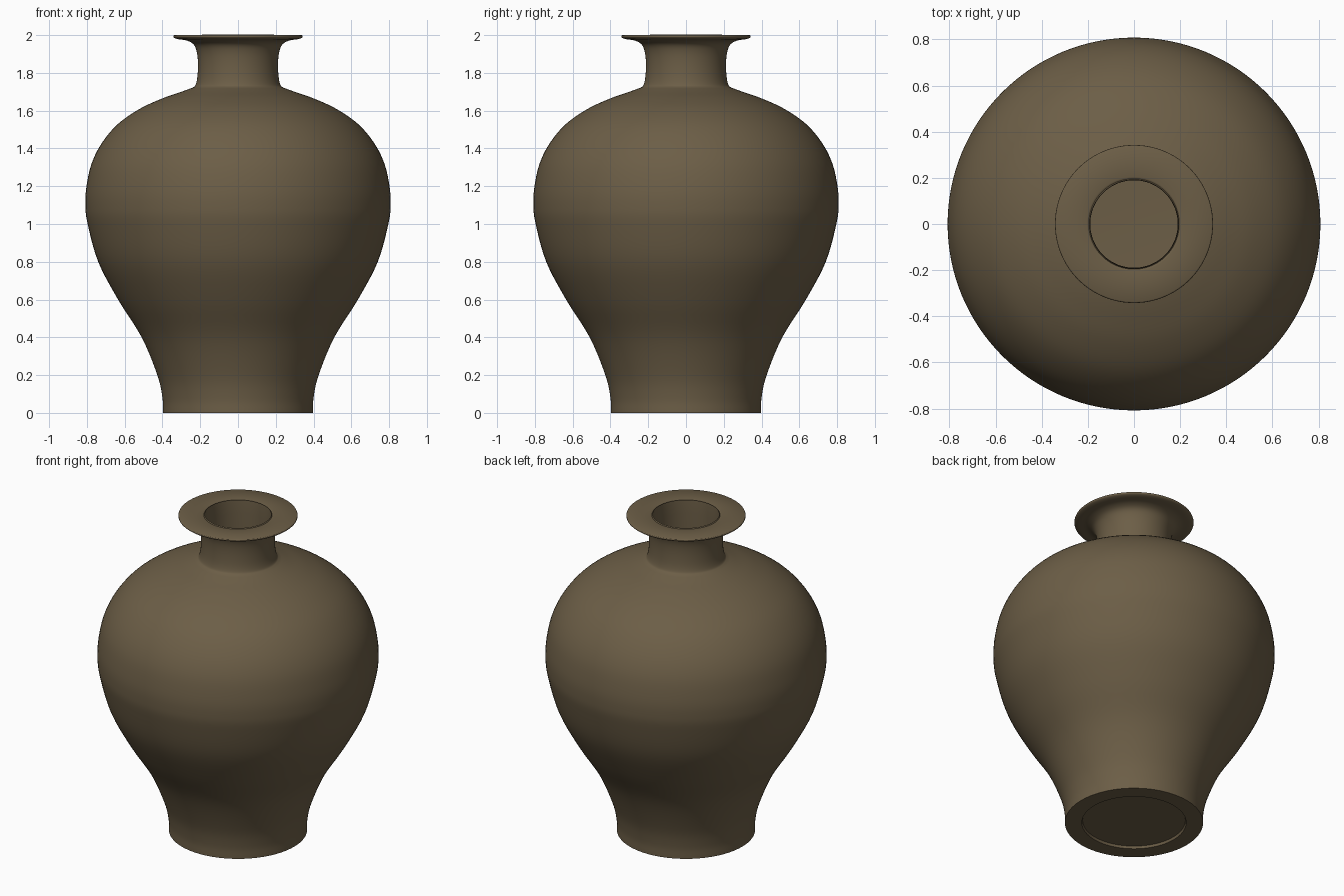
import bpy, bmesh, math
from mathutils import Vector

cube = bpy.data.objects.get("Cube")
if cube:
    bpy.data.objects.remove(cube, do_unlink=True)

clay = bpy.data.materials.new("brown clay")
colour = (0.15, 0.112, 0.062, 1)
clay.diffuse_color = colour
clay.use_nodes = True
clay.node_tree.nodes["Principled BSDF"].inputs["Base Color"].default_value = colour


def smooth_curve(points, steps=5):
    """Catmull-Rom curve through (radius, height) points."""
    pts = [Vector((r, 0, z)) for r, z in points]
    pts = [2 * pts[0] - pts[1]] + pts + [2 * pts[-1] - pts[-2]]
    out = []
    for a, b, c, d in zip(pts, pts[1:], pts[2:], pts[3:]):
        for i in range(steps):
            t = i / steps
            out.append(0.5 * (2 * b + (c - a) * t + (2 * a - 5 * b + 4 * c - d) * t ** 2
                              + (3 * b - a - 3 * c + d) * t ** 3))
    return out + [pts[-2]]


def lathe(name, profile, sides=128):
    """Turn a profile around the z axis."""
    bm = bmesh.new()
    verts = [bm.verts.new(p) for p in profile]
    edges = [bm.edges.new(pair) for pair in zip(verts, verts[1:])]
    bmesh.ops.spin(bm, geom=verts + edges, cent=(0, 0, 0), axis=(0, 0, 1),
                   angle=math.tau, steps=sides, use_merge=False)
    bmesh.ops.remove_doubles(bm, verts=bm.verts, dist=0.0003)
    bmesh.ops.recalc_face_normals(bm, faces=bm.faces)
    mesh = bpy.data.meshes.new(name)
    bm.to_mesh(mesh)
    bm.free()
    mesh.materials.append(clay)
    obj = bpy.data.objects.new(name, mesh)
    bpy.context.collection.objects.link(obj)
    bpy.ops.object.select_all(action="DESELECT")
    obj.select_set(True)
    bpy.context.view_layer.objects.active = obj
    bpy.ops.object.shade_smooth_by_angle(angle=math.radians(35))
    return obj


# Recessed foot, seen from below
foot = [Vector((r, 0, z)) for r, z in [(0, 0.015), (0.295, 0.015), (0.3, 0)]]

# Outer wall from foot to shoulder
body = smooth_curve([
    (0.397, 0), (0.4, 0.08), (0.427, 0.2), (0.51, 0.4), (0.635, 0.6), (0.74, 0.8),
    (0.796, 1.0), (0.808, 1.1), (0.802, 1.2), (0.775, 1.32), (0.72, 1.43),
    (0.635, 1.53), (0.52, 1.61), (0.4, 1.665), (0.3, 1.7), (0.24, 1.722)])

# Waisted neck flaring out to the rim
neck = smooth_curve([
    (0.24, 1.722), (0.225, 1.735), (0.215, 1.78), (0.212, 1.85), (0.218, 1.91),
    (0.235, 1.95), (0.27, 1.971), (0.32, 1.979), (0.34, 1.987), (0.342, 1.996),
    (0.337, 2.0)])

# Flat lip and rounded mouth
mouth = smooth_curve([(0.205, 2.0), (0.196, 1.996), (0.19, 1.98), (0.19, 1.74)], 3)

# Hollow inside, following the outer wall, down to a flat floor
inside = [Vector((max(p.x - 0.03, 0.19), 0, min(p.z, 1.71) - 0.02))
          for p in reversed(body) if p.z > 0.08]
floor = [Vector((0, 0, 0.06))]

lathe("vase", foot + body + neck[1:] + mouth + inside + floor)
